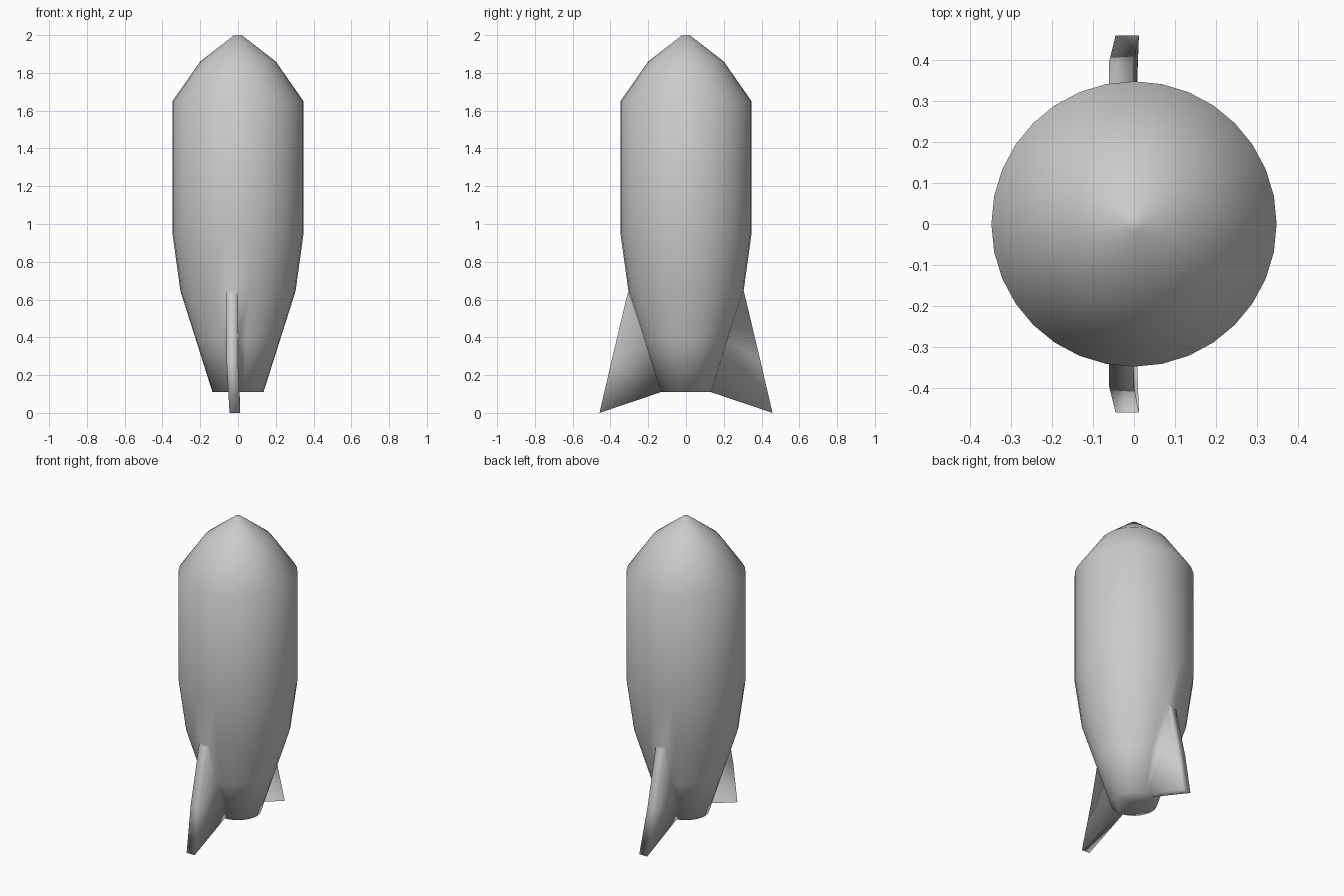
import bpy, bmesh, math
from mathutils import Vector

if "Cube" in bpy.data.objects:
    bpy.data.objects.remove(bpy.data.objects["Cube"])

SIDES = 32
# radius, height from tail to nose
PROFILE = [(0.135, 0.11), (0.22, 0.378), (0.305, 0.645), (0.347, 0.95),
           (0.347, 1.65), (0.2, 1.86), (0.02, 2.0)]

bm = bmesh.new()

# Streamlined body: rings joined by quads, capped at both ends
rings = []
for r, z in PROFILE:
    rings.append([bm.verts.new((r * math.cos(2 * math.pi * i / SIDES),
                                r * math.sin(2 * math.pi * i / SIDES), z))
                  for i in range(SIDES)])
grid = {}
for level, (lower, upper) in enumerate(zip(rings, rings[1:])):
    for i in range(SIDES):
        j = (i + 1) % SIDES
        grid[level, i] = bm.faces.new((lower[i], lower[j], upper[j], upper[i]))
bm.faces.new(rings[0][::-1])
bm.faces.new(rings[-1])

# Fins: pull a narrow strip of tail faces outward into a triangular blade
# y, z, left x, right x of the blade's outer edge, bottom to top
EDGE = [(0.458, 0.0, -0.045, 0.012), (0.393, 0.28, -0.061, -0.001),
        (0.309, 0.633, -0.061, -0.002)]
for column, side in ((SIDES // 4, 1), (SIDES * 3 // 4 - 1, -1)):
    strip = [grid[level, column] for level in (0, 1)]
    made = bmesh.ops.extrude_face_region(bm, geom=strip)["geom"]
    bmesh.ops.delete(bm, geom=strip, context='FACES_KEEP_BOUNDARY')
    for v in [g for g in made if isinstance(g, bmesh.types.BMVert)]:
        level = min(range(3), key=lambda k: abs(PROFILE[k][1] - v.co.z))
        y, z, left, right = EDGE[level]
        v.co = Vector((left if v.co.x < -0.01 else right, side * y, z))

bmesh.ops.recalc_face_normals(bm, faces=bm.faces[:])
mesh = bpy.data.meshes.new("finned_body")
bm.to_mesh(mesh)
bm.free()
mesh.shade_smooth()
body = bpy.data.objects.new("finned_body", mesh)
bpy.context.collection.objects.link(body)
